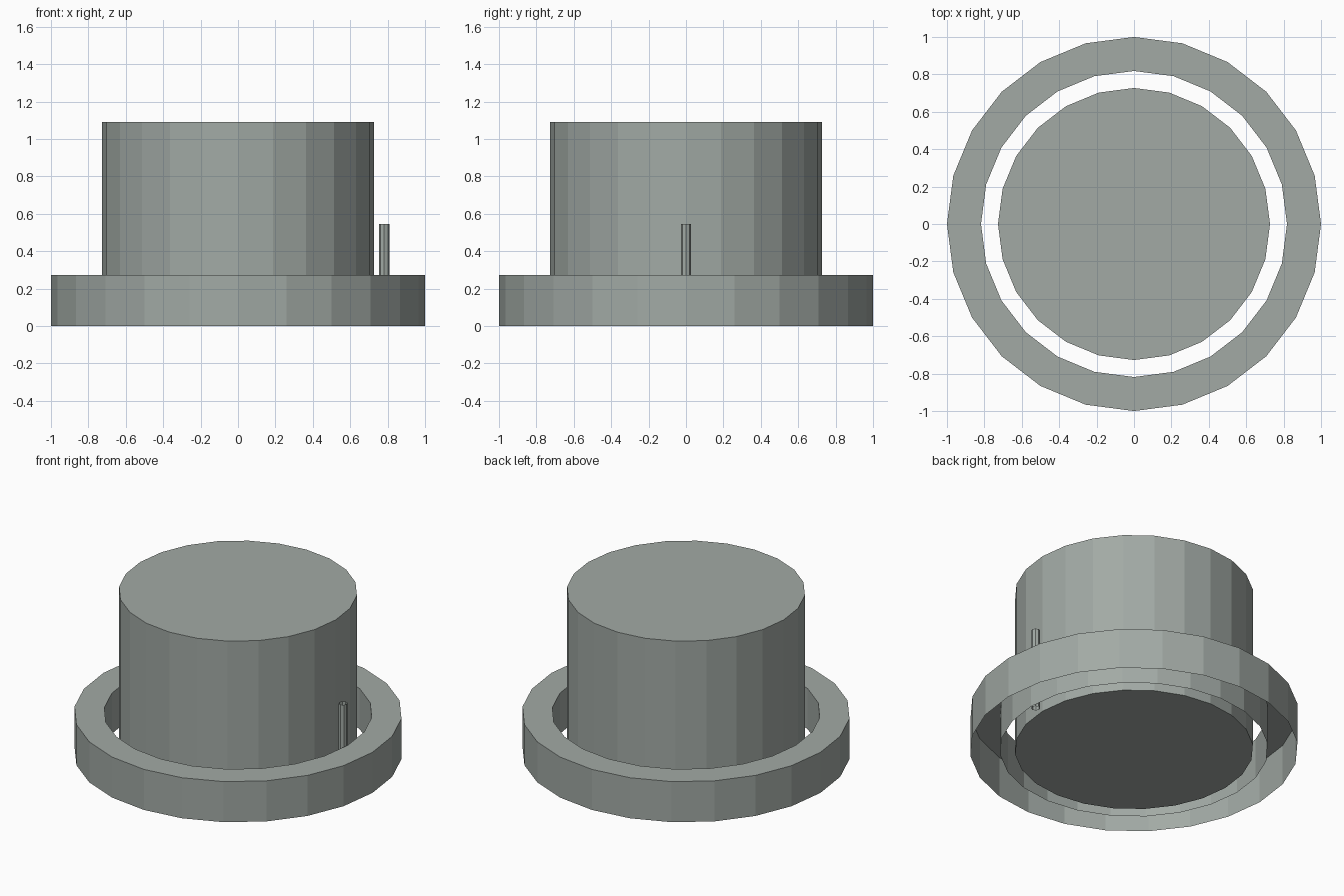
import bpy, bmesh, math

if "Cube" in bpy.data.objects:
    bpy.data.objects.remove(bpy.data.objects["Cube"])

U = 1 / 11  # the model follows an 11-unit radius

grey = bpy.data.materials.new("warm grey")
grey.diffuse_color = (0.36, 0.40, 0.375, 1)
grey.use_nodes = True
grey.node_tree.nodes["Principled BSDF"].inputs["Base Color"].default_value = grey.diffuse_color


def circle(bm, r, z, n, cx=0.0):
    return [bm.verts.new((cx + r * math.cos(2 * math.pi * i / n),
                          r * math.sin(2 * math.pi * i / n), z)) for i in range(n)]


def bridge(bm, a, b):
    n = len(a)
    for i in range(n):
        j = (i + 1) % n
        bm.faces.new((a[i], a[j], b[j], b[i]))


def finish(bm, name):
    me = bpy.data.meshes.new(name)
    bm.to_mesh(me)
    bm.free()
    me.materials.append(grey)
    bpy.context.collection.objects.link(bpy.data.objects.new(name, me))


# Central drum, closed at both ends
bm = bmesh.new()
low, high = circle(bm, 8 * U, 0, 24), circle(bm, 8 * U, 12 * U, 24)
bridge(bm, low, high)
bm.faces.new(high)
bm.faces.new(low[::-1])
finish(bm, "drum")

# Surrounding ring: outer wall, top and inner wall, open underneath
bm = bmesh.new()
loops = [circle(bm, r * U, z * U, 24) for r, z in ((11, 0), (11, 3), (9, 3), (9, 0))]
for a, b in zip(loops, loops[1:]):
    bridge(bm, a, b)
finish(bm, "outer_ring")

# Thin open tube standing in the gap
bm = bmesh.new()
bridge(bm, circle(bm, 0.3 * U, 0, 8, 8.6 * U), circle(bm, 0.3 * U, 6 * U, 8, 8.6 * U))
finish(bm, "pin")
